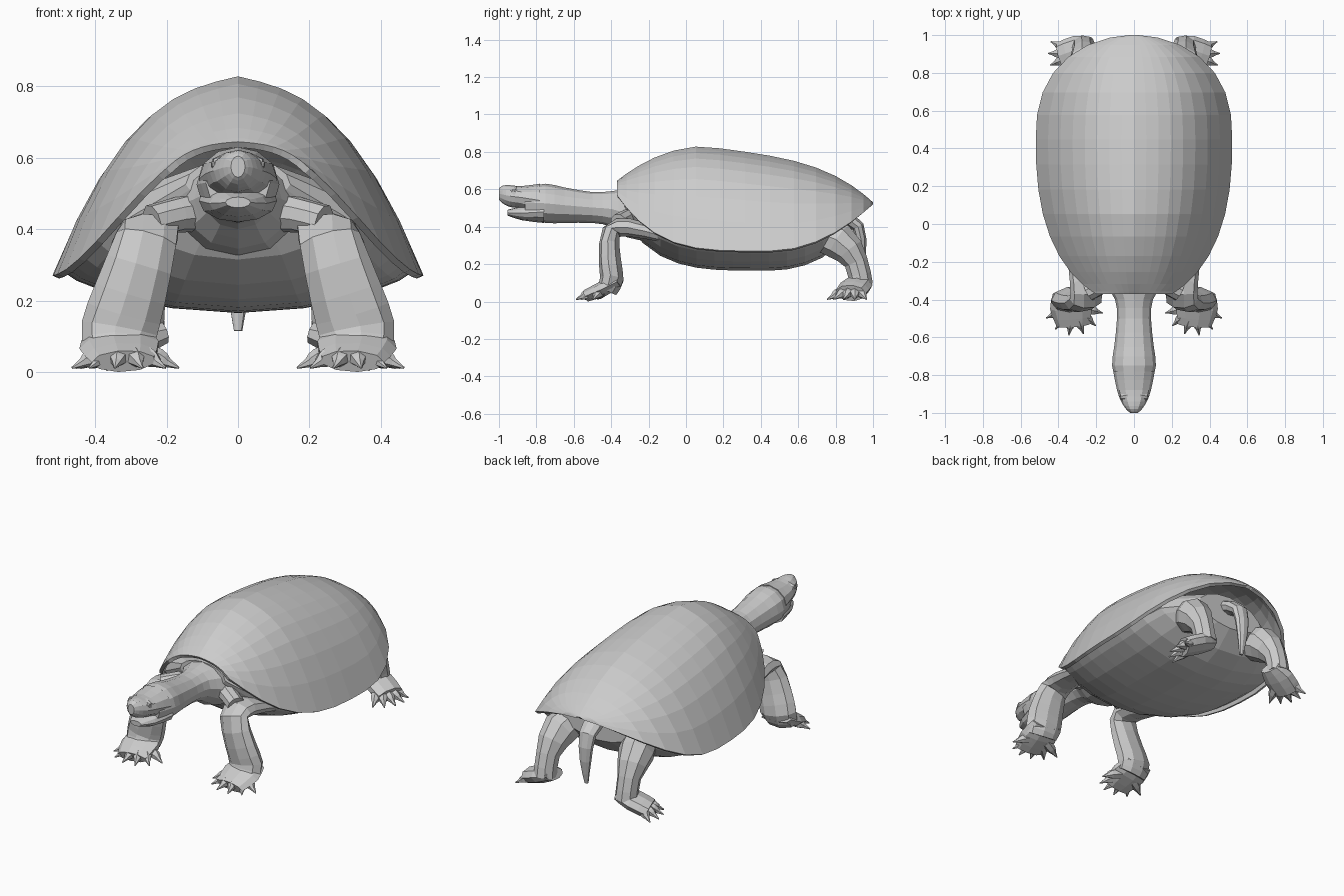
import bpy, bmesh, math
from mathutils import Vector

if "Cube" in bpy.data.objects:
    bpy.data.objects.remove(bpy.data.objects["Cube"])

grey = bpy.data.materials.new("plain_grey")
grey.use_nodes = True
grey.diffuse_color = (.6, .6, .6, 1)
grey.node_tree.nodes["Principled BSDF"].inputs["Base Color"].default_value = grey.diffuse_color


def add_object(name, rings, closed=True, mirror=False):
    """Skin a list of point rings into one flat-shaded object."""
    bm = bmesh.new()
    rows = [[bm.verts.new(point) for point in ring] for ring in rings]
    count = len(rows[0])
    for row, following in zip(rows, rows[1:]):
        for i in range(count if closed else count - 1):
            j = (i + 1) % count
            bm.faces.new((row[i], row[j], following[j], following[i]))
    if closed:
        bm.faces.new(rows[0])
        bm.faces.new(rows[-1])
    bmesh.ops.recalc_face_normals(bm, faces=bm.faces)
    mesh = bpy.data.meshes.new(name)
    bm.to_mesh(mesh)
    bm.free()
    mesh.materials.append(grey)
    obj = bpy.data.objects.new(name, mesh)
    bpy.context.collection.objects.link(obj)
    if mirror:
        obj.modifiers.new("Mirror", 'MIRROR')
    return obj


def smooth(keys):
    """Add a midpoint between each pair of keys, following a flowing curve."""
    keys = [Vector(key) for key in keys]
    result = [keys[0]]
    for i in range(len(keys) - 1):
        before = keys[max(i - 1, 0)]
        after = keys[min(i + 2, len(keys) - 1)]
        middle = ((keys[i] + keys[i + 1]) * 9 - before - after) / 16
        result += [middle, keys[i + 1]]
    return result


def oval(y, width, low, middle, high, sides, keel=1):
    """Cross-section ring; a keel above one makes the lower half shallower at the sides."""
    ring = []
    for i in range(sides):
        angle = math.tau * i / sides
        rise = math.sin(angle)
        lift = rise * (high - middle) if rise > 0 else -abs(rise) ** keel * (middle - low)
        ring.append((width * math.cos(angle), y, middle + lift))
    return ring


def loft(name, stations):
    """Loft along y; each station is y, half width, bottom and top."""
    add_object(name, [oval(y, width, low, (low + high) / 2, high, 12)
                      for y, width, low, high in smooth(stations)])


def tube(name, path, side, flat=1, mirror=True, sides=9):
    """Tube along x, y, z, radius keys; flat squashes it across the side direction."""
    keys = smooth(path)
    points = [key.to_3d() for key in keys]
    rings = []
    for i, point in enumerate(points):
        tangent = (points[min(i + 1, len(points) - 1)] - points[max(i - 1, 0)]).normalized()
        across = Vector(side)
        across = (across - tangent * across.dot(tangent)).normalized()
        depth = tangent.cross(across) * flat
        angles = [math.tau * k / sides for k in range(sides)]
        rings.append([point + (across * math.cos(a) + depth * math.sin(a)) * keys[i].w for a in angles])
    add_object(name, rings, mirror=mirror)


def toes(name, origin, reach, first_angle, last_angle, count):
    """Fan of toes, each thick at the knuckle and narrowing to a claw."""
    base = Vector(origin)
    for i in range(count):
        angle = math.radians(first_angle + (last_angle - first_angle) * i / (count - 1))
        tip = base + Vector((math.cos(angle), math.sin(angle), 0)) * reach
        tip.z = .01
        path = []
        for along, radius in ((.3, .03), (.65, .026), (.8, .014), (1, .003)):
            point = base.lerp(tip, along)
            path.append((point.x, point.y, point.z + radius / 2, radius))
        tube(f"{name}_{i + 1}", path, (0, 0, 1), sides=6)


# Upper shell shape rules, all measured along y
FRONT, WIDEST, PEAK = -.37, .45, .1


def shell_width(y):
    if y < WIDEST:
        return .52 * math.sqrt(1 - .85 * ((WIDEST - y) / (WIDEST - FRONT)) ** 2.5)
    return .52 * math.sqrt(1 - .998 * ((y - WIDEST) / (1 - WIDEST)) ** 2.5)


def shell_rim(y):
    if y < WIDEST:
        return .27 + .3 * ((WIDEST - y) / (WIDEST - FRONT)) ** 4
    return .27 + .25 * ((y - WIDEST) / (1 - WIDEST)) ** 2


def shell_ridge(y):
    if y < PEAK:
        return .83 - .185 * ((PEAK - y) / (PEAK - FRONT)) ** 2
    back = (y - PEAK) / (1 - PEAK)
    return .83 - .12 * back - .18 * back ** 4


# Upper shell with a keeled ridge and a thick rim
rings = []
for step in range(17):
    y = (1 + FRONT) / 2 - (1 - FRONT) / 2 * math.cos(math.pi * step / 16)
    y = min(max(y, FRONT), 1)
    rim, ridge = shell_rim(y), shell_ridge(y)
    ring = []
    for column in range(-8, 9):
        out = abs(column) / 8
        height = 1 - out / 5 - .8 * out ** 3
        ring.append((shell_width(y) * column / 8, y, rim + (ridge - rim) * height))
    rings.append(ring)
upper_shell = add_object("upper_shell", rings, closed=False)
thickness = upper_shell.modifiers.new("Rim thickness", 'SOLIDIFY')
thickness.thickness = .02
thickness.offset = -1

# Belly and soft body, tucked inside the shell and rounded at both ends
rings = []
for step in range(13):
    end = step / 6 - 1
    y = .25 + .58 * end
    taper = 1 - .4 * end ** 12
    rim = shell_rim(y) + .01
    rings.append(oval(y, shell_width(y) * .94 * taper, rim - .115 * taper, rim,
                      rim + (shell_ridge(y) - rim) / 2, 16, keel=1.6))
add_object("belly", rings)

# Neck, head and open jaw
loft("neck", [(-.2, .2, .32, .6), (-.32, .15, .345, .6), (-.4, .1, .4, .59), (-.5, .09, .42, .585),
              (-.65, .105, .42, .61), (-.75, .116, .42, .63), (-.86, .09, .45, .61)])
loft("head", [(-.78, .11, .45, .63), (-.88, .09, .495, .617), (-.94, .068, .505, .622),
              (-.98, .042, .525, .62), (-1, .02, .545, .605)])
loft("lower_jaw", [(-.76, .11, .42, .54), (-.88, .08, .435, .51), (-.955, .035, .46, .49)])

# Eyes with heavy lids
tube("eyelid", [(.03, -.91, .585, .03), (.068, -.915, .58, .018)], (0, 1, 0))
tube("eye", [(.05, -.915, .58, .014), (.074, -.92, .58, .009)], (0, 1, 0))

# Front legs
tube("shoulder_fold", [(.1, -.27, .45, .06), (.17, -.32, .44, .05), (.24, -.36, .42, .05)], (0, 1, 0))
tube("front_leg", [(.3, -.12, .35, .06), (.255, -.3, .395, .085), (.255, -.4, .37, .088),
                   (.3, -.405, .22, .104), (.33, -.395, .12, .11), (.33, -.42, .065, .1)],
     (1, -.1, 0), flat=.58)
tube("front_foot", [(.34, -.36, .11, .09), (.33, -.44, .07, .115), (.32, -.535, .03, .09)], (1, 0, 0), flat=.36)
toes("front_toe", (.32, -.43, .055), .16, -165, -25, 6)

# Hind legs
tube("hind_leg", [(.2, .66, .38, .08), (.25, .82, .32, .1), (.265, .91, .21, .065), (.265, .935, .09, .065)],
     (1, 0, 0))
tube("hind_foot", [(.21, .93, .11, .06), (.29, .91, .085, .09), (.38, .88, .045, .085)], (.3, .95, 0), flat=.55)
toes("hind_toe", (.3, .9, .06), .155, -70, 25, 5)

# Tail
tube("tail", [(0, .82, .46, .065), (0, .92, .4, .052), (0, .94, .25, .035), (0, .93, .115, .012)],
     (1, 0, 0), flat=.65, mirror=False)
